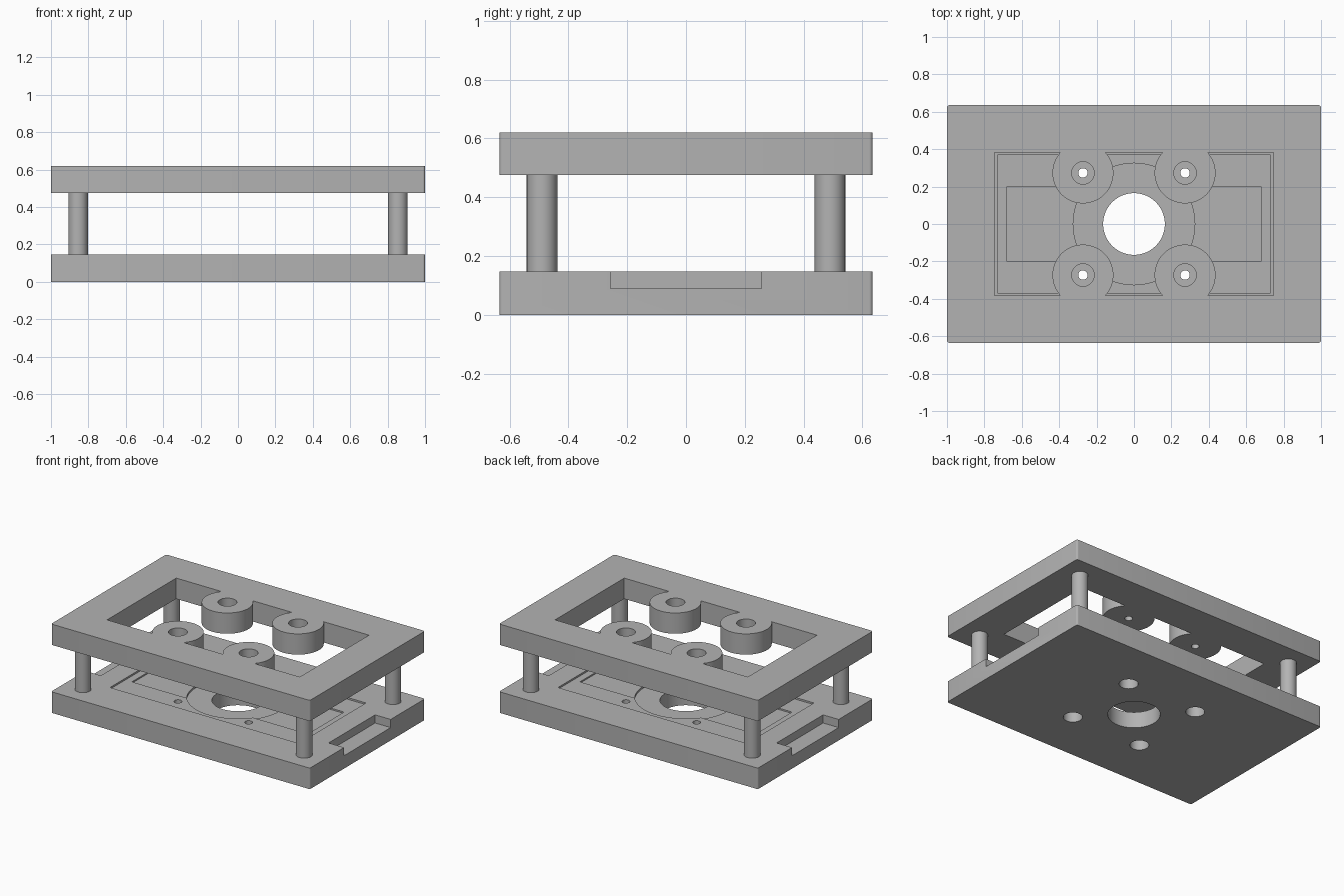
import bpy
import bmesh
from mathutils import Matrix

if "Cube" in bpy.data.objects:
    bpy.data.objects.remove(bpy.data.objects["Cube"], do_unlink=True)

grey = bpy.data.materials.new("plain grey")
grey.use_nodes = True
COLOUR = (0.45, 0.45, 0.45, 1)
grey.diffuse_color = COLOUR
grey.node_tree.nodes["Principled BSDF"].inputs["Base Color"].default_value = COLOUR

HALF_Y = 0.635
BASE_TOP = 0.147
FRAME_LOW, FRAME_TOP = 0.475, 0.62
BOLT = 0.273
QUADRANTS = [(x, y) for x in (-1, 1) for y in (-1, 1)]


def finish(name, bm):
    mesh = bpy.data.meshes.new(name)
    bm.to_mesh(mesh)
    bm.free()
    obj = bpy.data.objects.new(name, mesh)
    bpy.context.collection.objects.link(obj)
    mesh.materials.append(grey)
    return obj


def block(name, x, y, half_x, half_y, low, high, corner=0):
    bm = bmesh.new()
    place = Matrix.Translation((x, y, (low + high) / 2))
    size = Matrix.Diagonal((2 * half_x, 2 * half_y, high - low, 1))
    bmesh.ops.create_cube(bm, size=1, matrix=place @ size)
    if corner:
        upright = [e for e in bm.edges
                   if abs(e.verts[0].co.z - e.verts[1].co.z) > 0.01]
        bmesh.ops.bevel(bm, geom=upright, offset=corner, segments=4,
                        profile=0.5, affect='EDGES')
    return finish(name, bm)


def cylinder(name, x, y, radius, low, high):
    bm = bmesh.new()
    bmesh.ops.create_cone(bm, cap_ends=True, segments=64, radius1=radius,
                          radius2=radius, depth=high - low,
                          matrix=Matrix.Translation((x, y, (low + high) / 2)))
    return finish(name, bm)


def combine(target, tool, operation='DIFFERENCE'):
    mod = target.modifiers.new("join", 'BOOLEAN')
    mod.operation = operation
    mod.solver = 'EXACT'
    mod.object = tool
    bpy.context.view_layer.objects.active = target
    bpy.ops.object.modifier_apply(modifier=mod.name)
    bpy.data.objects.remove(tool, do_unlink=True)


def smooth(obj):
    bpy.ops.object.select_all(action='DESELECT')
    obj.select_set(True)
    bpy.context.view_layer.objects.active = obj
    bpy.ops.object.shade_smooth_by_angle(angle=0.6)


# Base plate with stepped shallow pockets and a central bore
base = block("base_plate", 0, 0, 1, HALF_Y, 0, BASE_TOP, 0.012)
combine(base, block("pocket", 0, 0, 0.73, 0.37, BASE_TOP - 0.012, 0.3))
combine(base, block("channel", 0, 0, 0.68, 0.2, BASE_TOP - 0.022, 0.3))
combine(base, cylinder("round_recess", 0, 0, 0.325, BASE_TOP - 0.035, 0.3))
combine(base, cylinder("bore", 0, 0, 0.165, -0.1, 0.3))

# Finger notches at both ends of the base
for side in (-1, 1):
    combine(base, block("notch", side, 0, 0.12, 0.257, 0.09, 0.3))

# Bolt holes, counterbored from below
for sx, sy in QUADRANTS:
    combine(base, cylinder("bolt_hole", sx * BOLT, sy * BOLT, 0.025, -0.1, 0.3))
    combine(base, cylinder("counterbore", sx * BOLT, sy * BOLT, 0.06, -0.1, 0.075))
smooth(base)

# Upper frame with four round bosses merged into its long sides
frame = block("upper_frame", 0, 0, 1, HALF_Y, FRAME_LOW, FRAME_TOP, 0.012)
combine(frame, block("opening", 0, 0, 0.745, 0.382, 0.4, 0.7))
for sx, sy in QUADRANTS:
    x, y = sx * BOLT, sy * BOLT
    combine(frame, cylinder("boss", x, y, 0.163, FRAME_LOW, FRAME_TOP), 'UNION')
    combine(frame, cylinder("bolt_hole", x, y, 0.025, 0.4, 0.7))
    combine(frame, cylinder("counterbore", x, y, 0.06, 0.54, 0.7))
smooth(frame)

# Corner pillars
for sx, sy in QUADRANTS:
    name = ("back" if sy > 0 else "front") + ("_left" if sx > 0 else "_right")
    smooth(cylinder(name + "_pillar", sx * 0.855, sy * 0.49, 0.052,
                    BASE_TOP, FRAME_LOW))
